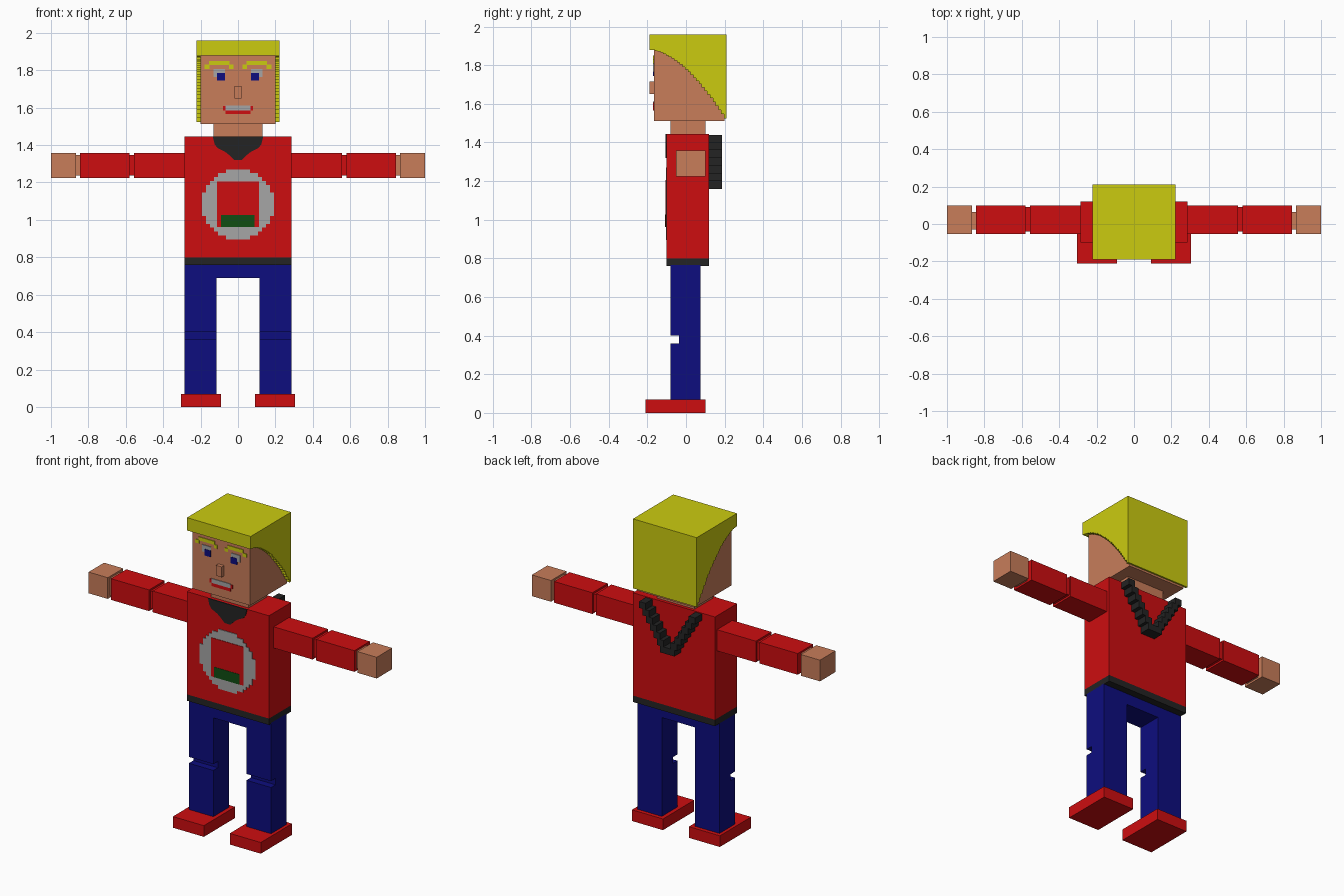
import bpy, bmesh, math

if "Cube" in bpy.data.objects:
    bpy.data.objects.remove(bpy.data.objects["Cube"])


def material(name, r, g, b):
    m = bpy.data.materials.new(name)
    m.diffuse_color = (r, g, b, 1)
    m.use_nodes = True
    m.node_tree.nodes["Principled BSDF"].inputs["Base Color"].default_value = m.diffuse_color
    return m


RED = material("red", 0.61, 0.004, 0.005)
BLUE = material("navy blue", 0.004, 0.004, 0.21)
SKIN = material("skin", 0.58, 0.205, 0.102)
YELLOW = material("yellow", 0.60, 0.60, 0.005)
BLACK = material("black", 0.017, 0.017, 0.017)
GREY = material("light grey", 0.38, 0.38, 0.38)
GREEN = material("dark green", 0.005, 0.075, 0.006)


def finish(name, bm, mat):
    bmesh.ops.recalc_face_normals(bm, faces=bm.faces)
    me = bpy.data.meshes.new(name)
    bm.to_mesh(me)
    bm.free()
    me.materials.append(mat)
    ob = bpy.data.objects.new(name, me)
    bpy.context.collection.objects.link(ob)
    return ob


def boxes(name, mat, *specs, mirror=False):
    """Each spec is (x0, x1, y0, y1, z0, z1); mirror repeats it across x = 0."""
    bm = bmesh.new()
    specs = list(specs)
    if mirror:
        specs += [(-b, -a, *rest) for a, b, *rest in specs]
    for x0, x1, y0, y1, z0, z1 in specs:
        for v in bmesh.ops.create_cube(bm, size=1)["verts"]:
            v.co = (x0 if v.co.x < 0 else x1,
                    y0 if v.co.y < 0 else y1,
                    z0 if v.co.z < 0 else z1)
    return finish(name, bm, mat)


def prism(name, mat, profile, axis, a, b):
    """Extrude a profile along x (points are y, z) or y (points are x, z)."""
    bm = bmesh.new()
    place = (lambda p: (a, p[0], p[1])) if axis == "x" else (lambda p: (p[0], a, p[1]))
    face = bm.faces.new([bm.verts.new(place(p)) for p in profile])
    new = bmesh.ops.extrude_face_region(bm, geom=[face])["geom"]
    for v in new:
        if isinstance(v, bmesh.types.BMVert):
            v.co["xyz".index(axis)] = b
    return finish(name, bm, mat)


def mirrored(right_side):
    return right_side + [(-x, z) for x, z in reversed(right_side)]


# Shoes, legs with a square knee notch, hips
boxes("shoes", RED, (0.09, 0.305, -0.21, 0.10, 0, 0.07), mirror=True)
leg = [(-0.08, 0.07), (0.075, 0.07), (0.075, 0.70), (-0.08, 0.70),
       (-0.08, 0.40), (-0.035, 0.40), (-0.035, 0.36), (-0.08, 0.36)]
prism("right_leg", BLUE, leg, "x", 0.115, 0.285)
prism("left_leg", BLUE, leg, "x", -0.285, -0.115)
boxes("hips", BLUE, (-0.285, 0.285, -0.08, 0.075, 0.69, 0.765))

# Torso and belt
boxes("belt", BLACK, (-0.285, 0.285, -0.10, 0.12, 0.76, 0.80))
boxes("torso", RED, (-0.285, 0.285, -0.10, 0.12, 0.80, 1.445))

# Collar at the front
collar = [(0.02, 1.32), (0.045, 1.345), (0.07, 1.365), (0.11, 1.385),
          (0.125, 1.405), (0.135, 1.445)]
prism("collar", BLACK, mirrored(collar), "y", -0.105, -0.098)

# Stepped hanging chain on the back
chain = [(0, 0.05, 0.12, 0.187, 1.16, 1.20)]
for i in range(1, 7):
    x = 0.025 * i
    chain.append((x, x + 0.045, 0.12, 0.187, 1.16 + 0.04 * i, 1.205 + 0.04 * i - 0.005))
boxes("back_chain", BLACK, *chain, mirror=True)

# Stepped round chest badge
R, N = 0.193, 18
step = 2 * R / N
disc = []
for i in range(N):
    z = -R + i * step
    w = math.sqrt(R * R - (z + step / 2) ** 2)
    w = round(w / step) * step
    disc += [(w, 1.083 + z * 0.97), (w, 1.083 + (z + step) * 0.97)]
prism("badge_disc", GREY, mirrored(disc), "y", -0.104, -0.098)
boxes("badge_square", RED, (-0.112, 0.112, -0.107, -0.1, 0.963, 1.205))
boxes("badge_bar", GREEN, (-0.09, 0.087, -0.109, -0.1, 0.963, 1.027))

# Arms held straight out
boxes("arms", RED,
      (0.28, 0.555, -0.053, 0.10, 1.225, 1.358),
      (0.55, 0.585, -0.04, 0.09, 1.237, 1.347),
      (0.58, 0.845, -0.053, 0.10, 1.225, 1.358), mirror=True)
boxes("wrists", SKIN, (0.84, 0.87, -0.03, 0.065, 1.237, 1.347), mirror=True)
boxes("hands", SKIN, (0.867, 1.0, -0.053, 0.10, 1.225, 1.358), mirror=True)

# Neck, head, nose
boxes("neck", SKIN, (-0.13, 0.13, -0.08, 0.10, 1.44, 1.52))
boxes("head", SKIN, (-0.20, 0.20, -0.166, 0.20, 1.512, 1.94))
boxes("nose", SKIN, (-0.02, 0.02, -0.19, -0.16, 1.65, 1.715))

# Hair: side profile with a finely stepped lower edge
hair = [(0.21, 1.96), (-0.19, 1.96)]
steps = 28
for i in range(steps):
    u0, u1 = i / steps, (i + 1) / steps
    z = 1.513 + 0.367 * (1 - ((u0 + u1) / 2) ** 1.75)
    hair += [(-0.19 + 0.40 * u0, z), (-0.19 + 0.40 * u1, z)]
prism("hair", YELLOW, hair, "x", -0.221, 0.221)

# Painted face details as thin plates
F, B = -0.170, -0.163
boxes("eye_whites", GREY, (0.07, 0.132, F, B, 1.765, 1.808), mirror=True)
boxes("irises", BLUE, (0.07, 0.112, F - 0.002, B, 1.745, 1.785), mirror=True)
boxes("eyebrows", YELLOW,
      (0.045, 0.155, F, B, 1.828, 1.85),
      (0.025, 0.048, F, B, 1.808, 1.83),
      (0.152, 0.178, F, B, 1.808, 1.83), mirror=True)
boxes("teeth", GREY, (-0.066, 0.066, F, B, 1.585, 1.612))
boxes("lips", RED,
      (0, 0.066, F, B, 1.565, 1.585),
      (0.066, 0.08, F, B, 1.585, 1.608), mirror=True)
